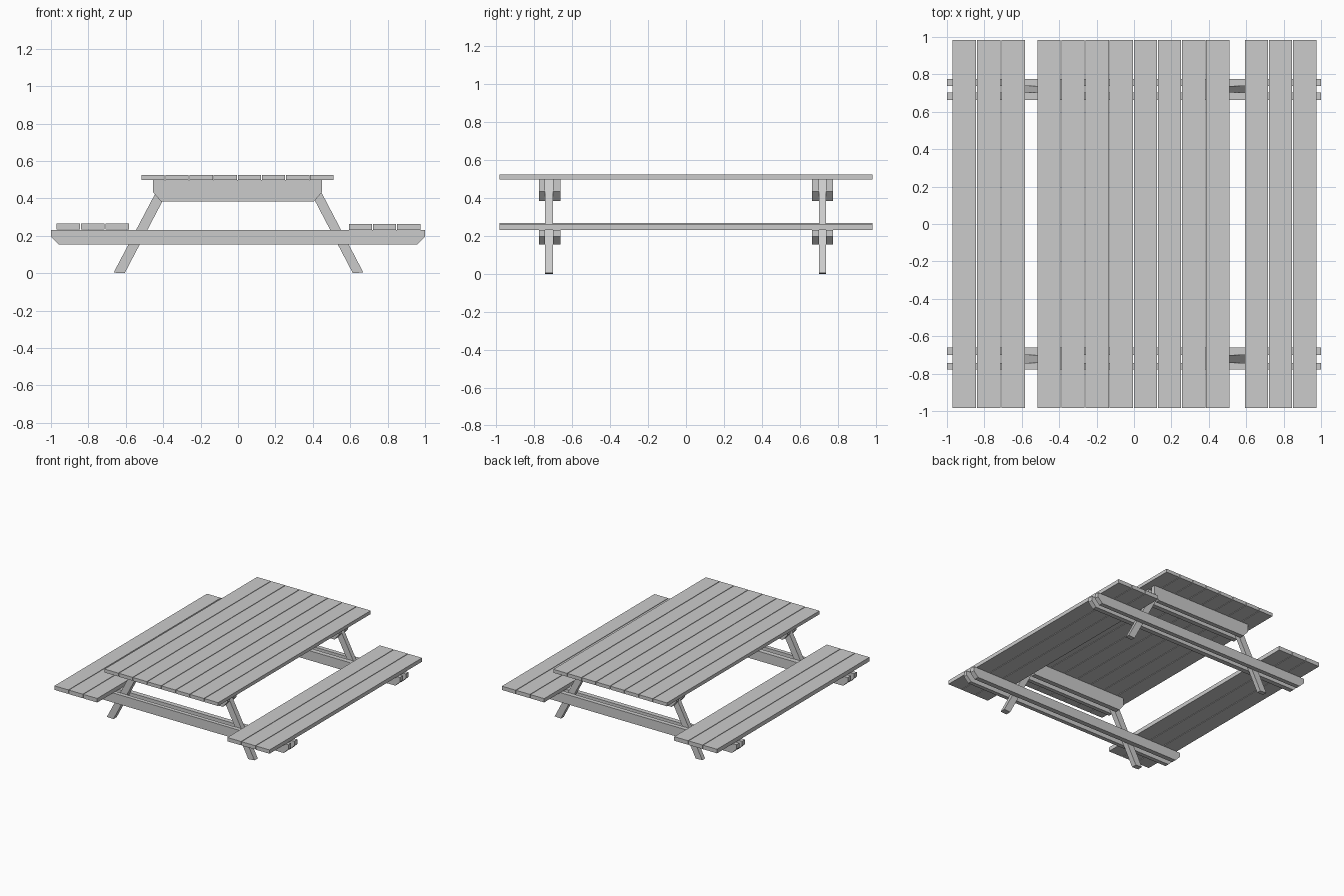
import bpy, bmesh

if "Cube" in bpy.data.objects:
    bpy.data.objects.remove(bpy.data.objects["Cube"])


def prism(name, profile, y0, y1):
    """Extrude an x-z profile from y0 to y1."""
    bm = bmesh.new()
    face = bm.faces.new([bm.verts.new((x, y0, z)) for x, z in profile])
    ext = bmesh.ops.extrude_face_region(bm, geom=[face])
    verts = [v for v in ext["geom"] if isinstance(v, bmesh.types.BMVert)]
    bmesh.ops.translate(bm, verts=verts, vec=(0, y1 - y0, 0))
    bmesh.ops.recalc_face_normals(bm, faces=bm.faces)
    mesh = bpy.data.meshes.new(name)
    bm.to_mesh(mesh)
    bm.free()
    obj = bpy.data.objects.new(name, mesh)
    bpy.context.collection.objects.link(obj)
    return obj


def planks(name, x0, x1, count, z0, z1, gap=0.005):
    """Row of boards running along y."""
    pitch = (x1 - x0 + gap) / count
    for i in range(count):
        a = x0 + i * pitch
        b = a + pitch - gap
        prism(f"{name}_{i + 1}", [(a, z0), (b, z0), (b, z1), (a, z1)], -0.985, 0.985)


def beam(name, x0, x1, z0, z1, cx, cz, y0, y1):
    """Cross board with its lower corners cut off."""
    prism(name, [(x0, z1), (x0, z0 + cz), (x0 + cx, z0),
                 (x1 - cx, z0), (x1, z0 + cz), (x1, z1)], y0, y1)


# Table top and benches
planks("table_plank", -0.517, 0.51, 8, 0.497, 0.525)
planks("left_bench_plank", -0.97, -0.583, 3, 0.234, 0.267)
planks("right_bench_plank", 0.593, 0.975, 3, 0.232, 0.263)

# End frames: legs sandwiched between paired cross boards
# (y of outer face, leg outer face, leg inner face, inner face)
for end, (a, b, c, d) in {"front": (-0.777, -0.744, -0.701, -0.661),
                          "back": (0.775, 0.739, 0.703, 0.664)}.items():
    for side, y0, y1 in (("outer", a, b), ("inner", c, d)):
        beam(f"{end}_{side}_seat_beam", -1, 1, 0.154, 0.232, 0.042, 0.042, y0, y1)
        beam(f"{end}_{side}_top_beam", -0.455, 0.45, 0.384, 0.497, 0.043, 0.05, y0, y1)
    prism(f"{end}_left_leg", [(-0.665, 0.003), (-0.606, 0), (-0.345, 0.497), (-0.405, 0.497)], b, c)
    prism(f"{end}_right_leg", [(0.67, 0.004), (0.614, 0), (0.354, 0.497), (0.412, 0.497)], b, c)
